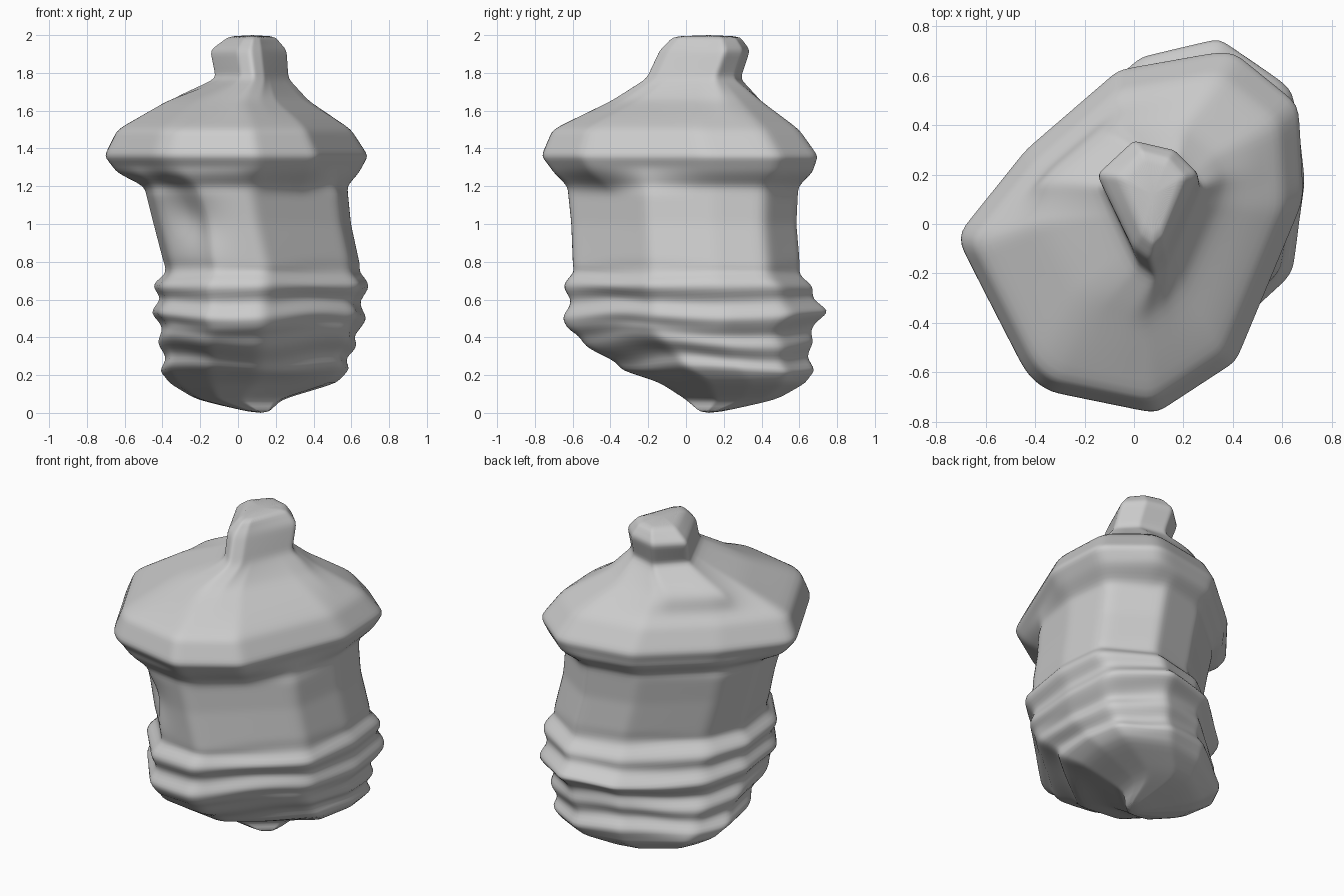
import bpy, bmesh, math

if "Cube" in bpy.data.objects:
    bpy.data.objects.remove(bpy.data.objects["Cube"])

N = 80
# Plan outlines, counter-clockwise
BODY = [(-.45, .0), (-.41, -.32), (-.18, -.6), (.10, -.62), (.56, -.2), (.61, .15), (.58, .44),
        (.30, .62), (.0, .55), (-.36, .24)]
SHOULDER = [(-.70, -.05), (-.42, -.60), (-.34, -.67), (.10, -.76), (.42, -.55), (.69, .1),
            (.67, .48), (.40, .70), (-.05, .62), (-.42, .30)]
NECK = [(-.15, .20), (.0, -.11), (.07, -.16), (.13, -.11), (.27, .2), (.17, .30), (.0, .34)]
# Silhouette: z, x min, x max, y min, y max
LEVELS = [
    (0, .08, .16, .08, .16), (.07, -.22, .23, 0, .48), (.16, -.37, .53, -.14, .64),
    (.23, -.40, .58, -.33, .67), (.40, -.41, .62, -.56, .66), (.45, -.43, .66, -.64, .70),
    (.53, -.44, .66, -.63, .74), (.70, -.43, .68, -.63, .64), (.77, -.39, .65, -.60, .61),
    (1, -.45, .60, -.61, .59), (1.2, -.50, .58, -.63, .60), (1.27, -.64, .64, -.70, .67),
    (1.36, -.71, .69, -.77, .70), (1.5, -.64, .60, -.71, .60), (1.65, -.38, .38, -.40, .40),
    (1.77, -.12, .27, -.21, .29), (1.92, -.15, .26, -.14, .34), (2, -.04, .19, -.06, .28)]


def clamp(v):
    return max(0, min(1, v))


def lerp(a, b, f):
    return [p + (q - p) * f for p, q in zip(a, b)]


def fit(pts, x0, x1, y0, y1):
    """Stretch an outline to the given box."""
    xs, ys = zip(*pts)
    ax, bx, ay, by = min(xs), max(xs), min(ys), max(ys)
    return [(x0 + (x - ax) / (bx - ax) * (x1 - x0), y0 + (y - ay) / (by - ay) * (y1 - y0)) for x, y in pts]


def unit_outline(pts):
    """Sample an outline by angle and scale it to a unit box."""
    pts = fit(pts, -1, 1, -1, 1)
    out = []
    for i in range(N):
        c, s = math.cos(math.tau * i / N), math.sin(math.tau * i / N)
        r = 0
        for p, q in zip(pts, pts[1:] + pts[:1]):
            ex, ey = q[0] - p[0], q[1] - p[1]
            d = c * ey - s * ex
            if abs(d) > 1e-9:
                t, u = (p[0] * ey - p[1] * ex) / d, (p[0] * s - p[1] * c) / d
                if t > 0 and -1e-6 <= u <= 1 + 1e-6:
                    r = max(r, t)
        out.append((r * c, r * s))
    return fit(out, 0, 1, 0, 1)


body, shoulder, neck = [unit_outline(o) for o in (BODY, SHOULDER, NECK)]


def make_ring(bm, level):
    z, x0, x1, y0, y1 = level
    to_shoulder, to_neck = clamp((z - 1.17) / .12), clamp((z - 1.55) / .22)
    mix = [lerp(lerp(b, s, to_shoulder), n, to_neck) for b, s, n in zip(body, shoulder, neck)]
    band = clamp((z - .18) / .05) * clamp((.79 - z) / .05)
    ring = []
    for j, (x, y) in enumerate(fit(mix, x0, x1, y0, y1)):
        a = math.tau * j / N
        # wrinkled lower bands, and a hollow in the front left of the waist
        push = .022 * band * math.cos(math.tau * (z - .67) / .15 + .5 * math.sin(3 * a))
        push -= .07 * math.exp(-((a - 4.05) / .3) ** 2 - ((z - 1.03) / .15) ** 2)
        dz = .012 * band * math.sin(3 * a + 9 * z)
        ring.append(bm.verts.new((x + push * math.cos(a), y + push * math.sin(a), z + dz)))
    return ring


# One continuous lofted vessel: bottom lump, banded body, shoulder, neck
bm = bmesh.new()
rings = []
for lo, hi in zip(LEVELS, LEVELS[1:]):
    steps = max(1, math.ceil((hi[0] - lo[0]) / .04))
    rings += [make_ring(bm, lerp(lo, hi, k / steps)) for k in range(steps)]
rings.append(make_ring(bm, LEVELS[-1]))
for lo, hi in zip(rings, rings[1:]):
    for j in range(N):
        n = (j + 1) % N
        bm.faces.new((lo[j], lo[n], hi[n], hi[j]))
bm.faces.new(rings[0][::-1])
bm.faces.new(rings[-1])
for f in bm.faces:
    f.smooth = True
me = bpy.data.meshes.new("lumpy_vessel")
bm.to_mesh(me)
bm.free()
vessel = bpy.data.objects.new("lumpy_vessel", me)
bpy.context.collection.objects.link(vessel)
sub = vessel.modifiers.new("soften", 'SUBSURF')
sub.levels = sub.render_levels = 1
